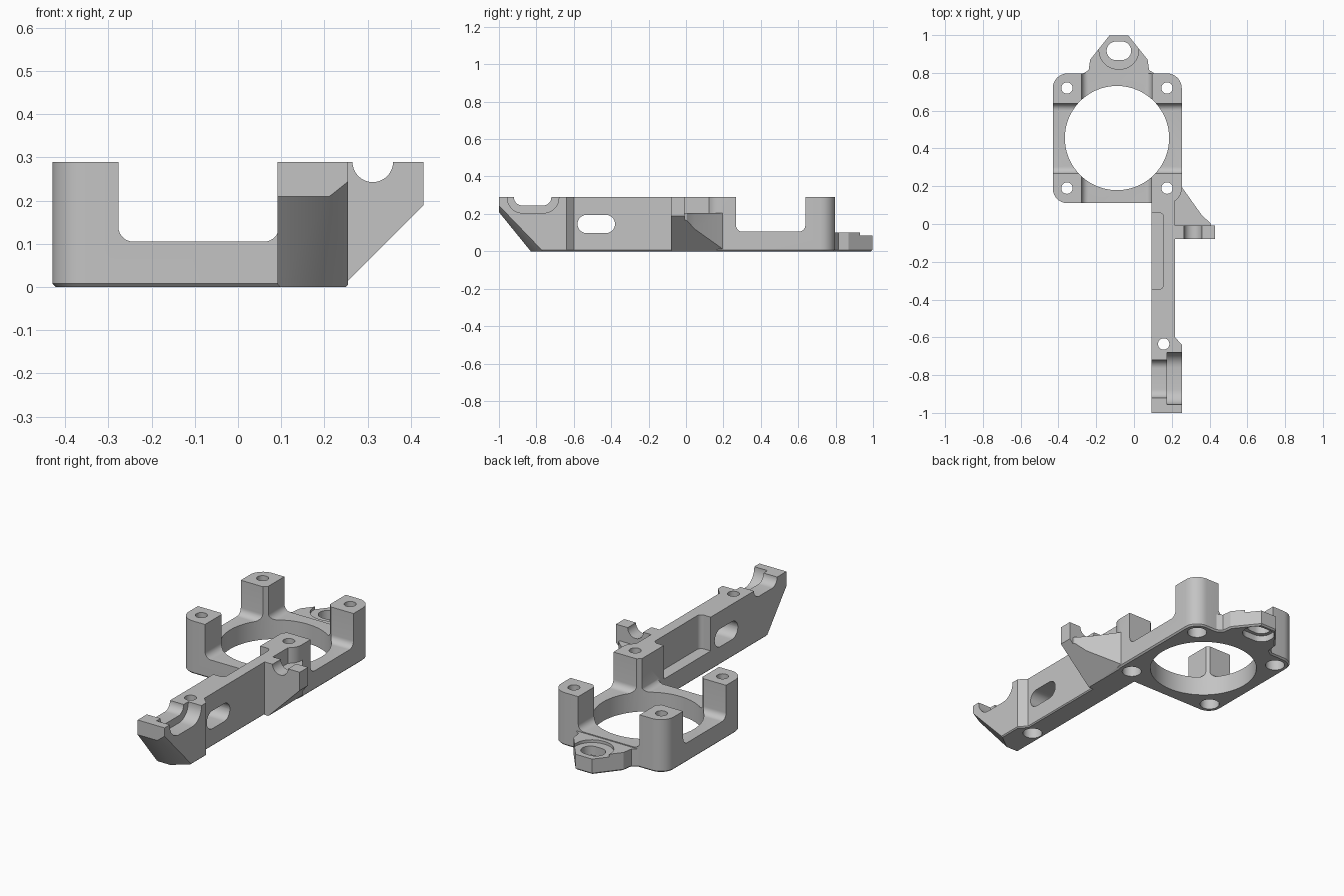
import bpy, bmesh, math
from mathutils import Vector

cube = bpy.data.objects.get("Cube")
if cube:
    bpy.data.objects.remove(cube, do_unlink=True)

grey = bpy.data.materials.new("plain_grey")
grey.use_nodes = True
grey.diffuse_color = (0.55, 0.55, 0.55, 1)
grey.node_tree.nodes["Principled BSDF"].inputs["Base Color"].default_value = (0.55, 0.55, 0.55, 1)

TOP, PLATE = 0.29, 0.105
HOLE_X, HOLE_Y = (-0.355, 0.175), (0.19, 0.72)


def rounded(a0, a1, b0, b1, radii, steps=8):
    """Rectangle outline with rounded corners, starting at the low corner."""
    if not isinstance(radii, tuple):
        radii = (radii,) * 4
    corners = ((a0, b0, 1, 1), (a1, b0, -1, 1), (a1, b1, -1, -1), (a0, b1, 1, -1))
    pts = []
    for i, ((a, b, sa, sb), r) in enumerate(zip(corners, radii)):
        for k in range(steps + 1 if r else 1):
            t = math.pi + (i + k / steps) * math.pi / 2
            p = Vector((a + sa * r + r * math.cos(t), b + sb * r + r * math.sin(t)))
            if not pts or (p - pts[-1]).length > 1e-5:
                pts.append(p)
    if (pts[0] - pts[-1]).length < 1e-5:
        pts.pop()
    return pts


def disc(a, b, r, steps=10):
    return rounded(a - r, a + r, b - r, b + r, r, steps)


def prism(name, pts, axis, lo, hi, chamfer=0):
    """Extrude an outline along an axis, optionally chamfering its underside."""
    place = {"x": lambda a, b, t: (t, a, b),
             "y": lambda a, b, t: (a, t, b),
             "z": lambda a, b, t: (a, b, t)}[axis]
    bm = bmesh.new()
    base = bm.faces.new([bm.verts.new(place(a, b, lo)) for a, b in pts])
    out = bmesh.ops.extrude_face_region(bm, geom=[base], use_keep_orig=True)
    for v in out["geom"]:
        if isinstance(v, bmesh.types.BMVert):
            v.co = v.co + Vector(place(0, 0, hi - lo))
    bmesh.ops.recalc_face_normals(bm, faces=bm.faces)
    if chamfer:
        edges = [e for e in bm.edges if all(abs(v.co.z - lo) < 1e-6 for v in e.verts)]
        bmesh.ops.bevel(bm, geom=edges, offset=chamfer, segments=1, affect="EDGES")
    mesh = bpy.data.meshes.new(name)
    bm.to_mesh(mesh)
    bm.free()
    obj = bpy.data.objects.new(name, mesh)
    bpy.context.scene.collection.objects.link(obj)
    mesh.materials.append(grey)
    return obj


def combine(target, other, operation="DIFFERENCE"):
    mod = target.modifiers.new("combine", "BOOLEAN")
    mod.operation, mod.object, mod.solver = operation, other, "EXACT"
    bpy.context.view_layer.objects.active = target
    bpy.ops.object.modifier_apply(modifier=mod.name)
    bpy.data.objects.remove(other, do_unlink=True)


def cut(target, pts, axis, lo, hi):
    combine(target, prism("cutter", pts, axis, lo, hi))


# Square frame: two crossing channels leave four filleted corner posts
body = prism("mount_body", rounded(-0.43, 0.253, 0.11, 0.797, 0.078), "z", 0, TOP, 0.008)
cut(body, rounded(-0.277, 0.095, PLATE, 0.5, (0.035, 0.035, 0, 0)), "y", -0.2, 1.2)
cut(body, rounded(0.267, 0.638, PLATE, 0.5, (0.035, 0.035, 0, 0)), "x", -0.8, 0.8)

# Rear tab with a shallow recess around its slot
tab = prism("rear_tab", [(-0.28, 0.74), (-0.28, 0.79), (-0.24, 0.815), (-0.232, 0.87),
                         (-0.13, 0.998), (-0.03, 0.998), (0.072, 0.87), (0.08, 0.815),
                         (0.12, 0.79), (0.12, 0.74)], "z", 0, 0.1, 0.008)
cut(tab, rounded(-0.185, 0.025, 0.82, 1.1, (0.1, 0.1, 0, 0)), "z", 0.085, 0.3)

# Long arm with a widened, undercut nose
arm = prism("arm", [(0.092, -1), (0.255, -1), (0.255, -0.64), (0.217, -0.6),
                    (0.217, 0.267), (0.092, 0.267)], "z", 0, TOP, 0.006)
cut(arm, [(-1.1, 0.333), (-1.1, -0.1), (-0.749, -0.1)], "x", 0, 0.4)
bm = bmesh.new()
bm.from_mesh(arm.data)
cutting = bmesh.ops.bisect_plane(bm, geom=bm.verts[:] + bm.edges[:] + bm.faces[:],
                                 plane_co=(0.17, -0.83, 0), plane_no=(0.0122, -0.0159, -0.0153),
                                 clear_outer=True)
bmesh.ops.holes_fill(bm, edges=[e for e in bm.edges if e.is_boundary])
bmesh.ops.recalc_face_normals(bm, faces=bm.faces)
bm.to_mesh(arm.data)
bm.free()

# Stepped saddle, side slot and side pocket in the arm
cut(arm, rounded(-0.955, -0.68, 0.205, 0.5, (0.08, 0.08, 0, 0)), "x", 0.175, 0.4)
cut(arm, rounded(-0.92, -0.72, 0.245, 0.5, (0.044, 0.044, 0, 0)), "x", 0, 0.2)
cut(arm, rounded(-0.58, -0.38, 0.097, 0.195, 0.0489), "x", 0, 0.4)
cut(arm, rounded(0, 0.157, -0.345, 0.06, (0, 0.025, 0.025, 0)), "z", PLATE, 0.5)

# Side bracket: notched plate braced by a sloping gusset
bracket = prism("bracket_plate", [(0.2, 0), (0.43, 0), (0.43, TOP), (0.2, TOP)], "y", -0.08, -0.008)
gusset = prism("gusset", [(0.2, -0.05), (0.42, -0.05), (0.405, 0.005), (0.36, 0.045),
                          (0.25, 0.2), (0.2, 0.2)], "z", 0, 0.205)
combine(bracket, gusset, "UNION")
cut(bracket, [(0.23, -0.01), (0.6, 0.36), (0.6, -0.01)], "y", -0.3, 0.4)
cut(bracket, disc(0.312, TOP, 0.047), "y", -0.3, 0.4)

for part in (tab, arm, bracket):
    combine(body, part, "UNION")

# Central opening, tab slot and screw holes with wider recesses below
cut(body, disc(-0.09, 0.455, 0.276, 20), "z", -0.1, 0.5)
cut(body, rounded(-0.145, -0.015, 0.868, 0.966, 0.0488), "z", -0.1, 0.5)
cut(body, rounded(-0.165, 0.005, 0.848, 0.978, 0.06), "z", -0.1, 0.035)
for x, y in [(x, y) for x in HOLE_X for y in HOLE_Y] + [(0.157, -0.635)]:
    cut(body, disc(x, y, 0.03), "z", -0.1, 0.5)
    cut(body, disc(x, y, 0.05), "z", -0.1, 0.06)

bpy.ops.object.select_all(action="DESELECT")
body.select_set(True)
bpy.context.view_layer.objects.active = body
bpy.ops.object.shade_smooth_by_angle(angle=math.radians(30))
